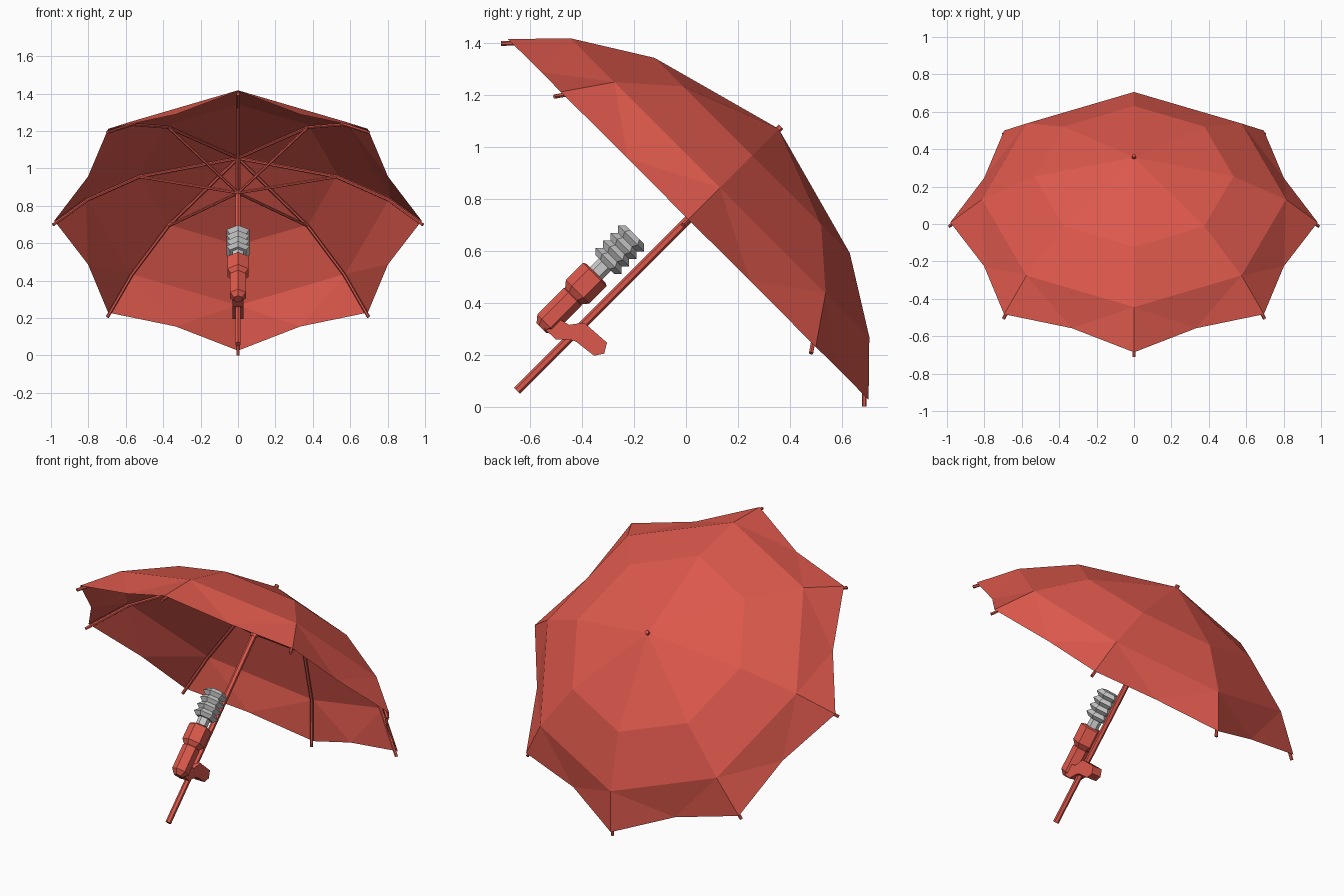
import bpy, bmesh, math
from mathutils import Matrix, Vector

if "Cube" in bpy.data.objects:
    bpy.data.objects.remove(bpy.data.objects["Cube"])

# Everything is built upright around local z, then tilted 45 degrees
TILT = Matrix.Translation((0, 0, 0.712)) @ Matrix.Rotation(-math.pi / 4, 4, 'X')


def material(name, col):
    m = bpy.data.materials.new(name)
    m.diffuse_color = (*col, 1)
    m.use_nodes = True
    m.node_tree.nodes["Principled BSDF"].inputs["Base Color"].default_value = m.diffuse_color
    return m


RED = material("coral red", (0.72, 0.098, 0.072))
GREY = material("light grey metal", (0.6, 0.6, 0.6))


def finish(bm, name, mat, matrix=TILT, normals=True):
    if normals:
        bmesh.ops.recalc_face_normals(bm, faces=bm.faces[:])
    bm.transform(matrix)
    me = bpy.data.meshes.new(name)
    bm.to_mesh(me)
    bm.free()
    me.materials.append(mat)
    ob = bpy.data.objects.new(name, me)
    bpy.context.collection.objects.link(ob)
    return ob


def lathe(name, mat, profile, sides=6, cy=0.0):
    """Capped spun profile of (radius, height); corners point along y."""
    bm = bmesh.new()
    rings = []
    for r, h in profile:
        rings.append([bm.verts.new((r * math.sin(2 * math.pi * i / sides),
                                    cy + r * math.cos(2 * math.pi * i / sides), h))
                      for i in range(sides)])
    for a, b in zip(rings, rings[1:]):
        for i in range(sides):
            j = (i + 1) % sides
            bm.faces.new((a[i], a[j], b[j], b[i]))
    bm.faces.new(rings[0])
    bm.faces.new(rings[-1])
    return finish(bm, name, mat)


def rod(bm, p, q, r, sides=6):
    p, q = Vector(p), Vector(q)
    d = q - p
    rot = d.to_track_quat('Z', 'Y').to_matrix().to_4x4()
    bmesh.ops.create_cone(bm, cap_ends=True, segments=sides, radius1=r, radius2=r,
                          depth=d.length, matrix=Matrix.Translation((p + q) / 2) @ rot)


def polar(r, h, ang):
    return Vector((r * math.cos(ang), r * math.sin(ang), h))


# Canopy: eight panels, with a scalloped rim
N = 8
angs = [2 * math.pi * i / N for i in range(N)]
bm = bmesh.new()
apex = bm.verts.new((0, 0, 0.505))
r1, r2, r3 = [[bm.verts.new(polar(r, h, a)) for a in angs]
              for r, h in ((0.532, 0.36), (0.813, 0.185), (0.982, 0.012))]
mid = [bm.verts.new(polar(0.868, 0.014, a + math.pi / N)) for a in angs]
for i in range(N):
    j = (i + 1) % N
    bm.faces.new((apex, r1[i], r1[j]))
    bm.faces.new((r1[i], r2[i], r2[j], r1[j]))
    bm.faces.new((r2[i], r3[i], mid[i]))
    bm.faces.new((r2[i], mid[i], r2[j]))
    bm.faces.new((r2[j], mid[i], r3[j]))
finish(bm, "canopy", RED, normals=False)

# Ribs under the canopy seams, with protruding tips
bm = bmesh.new()
path = [(0.0, 0.485), (0.528, 0.345), (0.803, 0.172), (0.988, -0.018)]
for a in angs:
    for p, q in zip(path, path[1:]):
        rod(bm, polar(*p, a), polar(*q, a), 0.009)
finish(bm, "ribs", RED)

# Stretchers from the runner to the ribs
bm = bmesh.new()
for a in angs:
    rod(bm, polar(0.01, 0.225, a), polar(0.528, 0.345, a), 0.008)
finish(bm, "stretchers", RED)

# Shaft with top ferrule
lathe("shaft", RED, [(0.016, -0.92), (0.016, 0.49), (0.012, 0.49), (0.012, 0.517)])
lathe("runner", RED, [(0.02, 0.205), (0.02, 0.24)])

# Hexagonal handle body beside the shaft
CY = -0.104
lathe("handle_upper", RED, [(0.05, -0.385), (0.064, -0.392), (0.064, -0.486),
                            (0.032, -0.525)], cy=CY)
lathe("handle_lower", RED, [(0.03, -0.495), (0.048, -0.514), (0.048, -0.657),
                            (0.026, -0.684)], cy=CY)

# Ridged metal screw with neck
prof = [(0.033, -0.4), (0.033, -0.338)]
for k in range(4):
    h = -0.338 + k * 0.041
    prof += [(0.05, h), (0.071, h + 0.02)]
prof += [(0.05, -0.174)]
lathe("metal_screw", GREY, prof, cy=CY)

# Hooked grip that crosses the shaft, drawn in world y, z
outline = [(-0.546, 0.30), (-0.50, 0.258), (-0.446, 0.258), (-0.423, 0.25), (-0.354, 0.196),
           (-0.315, 0.204), (-0.304, 0.246), (-0.392, 0.323), (-0.45, 0.315), (-0.50, 0.345)]
bm = bmesh.new()
f = bm.faces.new([bm.verts.new((-0.03, y, z)) for y, z in outline])
ext = bmesh.ops.extrude_face_region(bm, geom=[f])
bmesh.ops.translate(bm, vec=(0.06, 0, 0),
                    verts=[v for v in ext['geom'] if isinstance(v, bmesh.types.BMVert)])
finish(bm, "hooked_grip", RED, Matrix.Identity(4))
